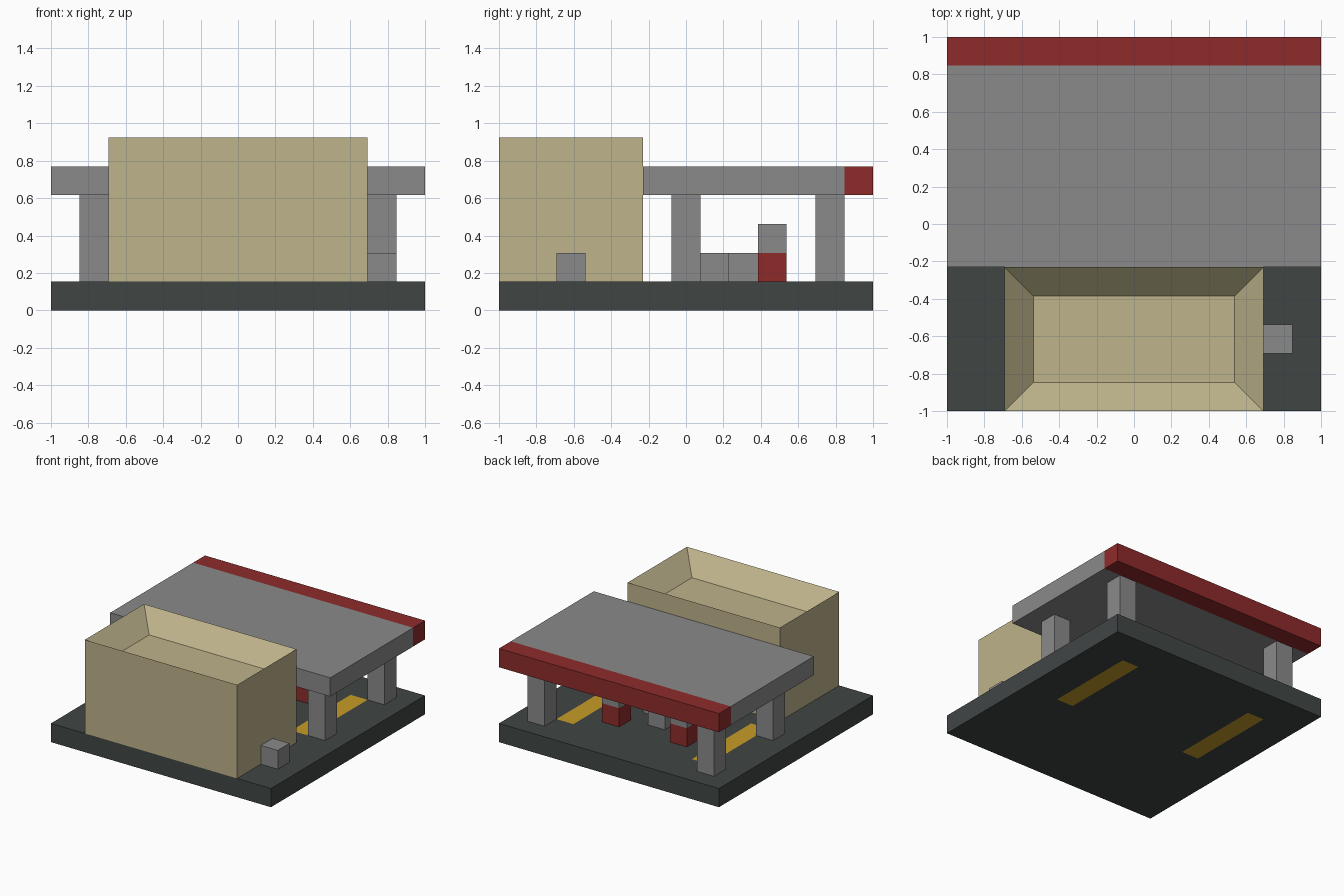
import bpy
import bmesh
from mathutils import Vector

if "Cube" in bpy.data.objects:
    bpy.data.objects.remove(bpy.data.objects["Cube"])

U = 2 / 13  # one block; all parts sit on a 13 x 13 block grid


def make_material(name, rgb):
    linear = [((c / 255 + 0.055) / 1.055) ** 2.4 for c in rgb] + [1.0]
    mat = bpy.data.materials.new(name)
    mat.use_nodes = True
    mat.diffuse_color = linear
    bsdf = next(n for n in mat.node_tree.nodes if n.type == 'BSDF_PRINCIPLED')
    bsdf.inputs["Base Color"].default_value = linear
    return mat


asphalt = make_material("dark asphalt", (64, 70, 69))
grey = make_material("concrete grey", (138, 138, 138))
sand = make_material("sand wall", (190, 179, 139))
red = make_material("trim red", (143, 43, 43))
yellow = make_material("lane yellow", (198, 156, 40))


def to_world(cell):
    return Vector((cell[0] * U - 1, cell[1] * U - 1, cell[2] * U))


def box(name, start, size, mats, shape=None):
    """Box from a start cell and a size in blocks; shape edits its bmesh."""
    lo, extent = to_world(start), Vector(size) * U
    bm = bmesh.new()
    bmesh.ops.create_cube(bm, size=1)
    for v in bm.verts:
        v.co = lo + (v.co + Vector((0.5, 0.5, 0.5))) * extent
    bm.normal_update()
    if shape:
        shape(bm)
    mesh = bpy.data.meshes.new(name)
    bm.to_mesh(mesh)
    bm.free()
    for mat in mats:
        mesh.materials.append(mat)
    obj = bpy.data.objects.new(name, mesh)
    bpy.context.collection.objects.link(obj)
    return obj


def cut(bm, axis, cells):
    """Slice across an axis at the given block lines."""
    normal = Vector((axis == 0, axis == 1, axis == 2))
    for c in cells:
        bmesh.ops.bisect_plane(bm, geom=bm.verts[:] + bm.edges[:] + bm.faces[:],
                               plane_co=normal * (c * U - 1), plane_no=normal)


def paint_lanes(bm):
    cut(bm, 0, (2, 3, 10, 11))
    cut(bm, 1, (6, 11))
    for f in bm.faces:
        c = f.calc_center_median() / U
        in_lane = abs(abs(c.x) - 4) < 0.5 and abs(c.y - 2) < 2.5
        f.material_index = int(in_lane)


def paint_canopy_edge(bm):
    cut(bm, 1, (12,))
    for f in bm.faces:
        f.material_index = int(f.calc_center_median().y > 1 - U)


def sink_roof(bm):
    top = max(bm.faces, key=lambda f: f.calc_center_median().z)
    bmesh.ops.inset_region(bm, faces=[top], thickness=U, use_even_offset=True)
    for v in top.verts:
        v.co.z -= U


# Ground slab with two painted lanes
box("ground_slab", (0, 0, 0), (13, 13, 1), [asphalt, yellow], paint_lanes)

# Shop with sunken roof, and the small unit beside it
box("shop", (2, 0, 1), (9, 5, 5), [sand], sink_roof)
box("side_unit", (11, 2, 1), (1, 1, 1), [grey])

# Canopy with coloured rear edge, on four columns
box("canopy", (0, 5, 4), (13, 8, 1), [grey, red], paint_canopy_edge)
for x, side in ((1, "right"), (11, "left")):
    for y, end in ((6, "front"), (11, "back")):
        box(f"{side}_{end}_column", (x, y, 1), (1, 1, 3), [grey])

# Pumps with grey heads, and low blocks between them
for x, side in ((4, "right"), (8, "left")):
    box(f"{side}_pump_body", (x, 9, 1), (1, 1, 1), [red])
    box(f"{side}_pump_head", (x, 9, 2), (1, 1, 1), [grey])
box("middle_block", (6, 8, 1), (1, 1, 1), [grey])
for x, side in ((5, "right"), (7, "left")):
    box(f"{side}_low_block", (x, 7, 1), (1, 1, 1), [grey])
